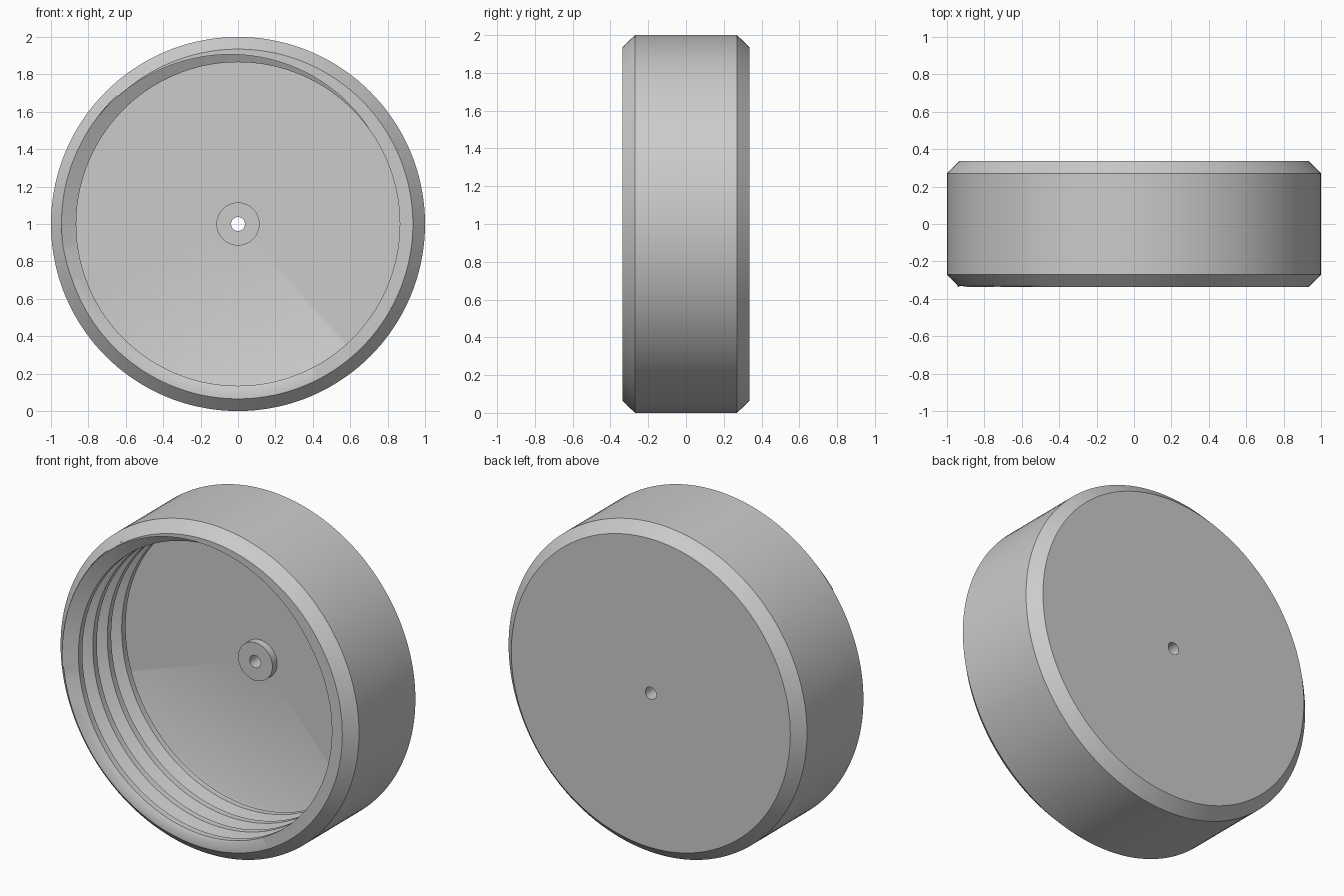
import bpy, bmesh, math

if "Cube" in bpy.data.objects:
    bpy.data.objects.remove(bpy.data.objects["Cube"], do_unlink=True)

SEG = 144            # columns per turn
TURNS = 6
PITCH = 0.138
FRONT, BACK, FLOOR = -0.337, 0.337, 0.21
MINOR, MAJOR = 0.865, 0.944
RIM, OUTER, CHAMFER = 0.935, 1.0, 0.067
BOSS, BOSS_TOP, HOLE = 0.115, 0.165, 0.037
START = math.radians(35)

# One pitch of the thread: (depth offset as a share of the pitch, radius)
PROFILE = [(0, MINOR), (0.3, MAJOR), (0.42, MAJOR), (0.73, MINOR), (1, MINOR)]

bm = bmesh.new()


def radius(v):
    return math.hypot(v.co.x, v.co.z)


def place(v, r, y):
    """Move a vertex to a radius and depth, keeping its angle."""
    k = r / radius(v)
    v.co = (v.co.x * k, y, v.co.z * k)


def sweep_rings(edges, rings):
    """Extend a closed loop through successive rings of (radius, depth)."""
    for r, y in rings:
        geom = bmesh.ops.extrude_edge_only(bm, edges=edges)["geom"]
        edges = [g for g in geom if isinstance(g, bmesh.types.BMEdge)]
        verts = {v for e in edges for v in e.verts}
        edges = [e for e in edges if all(v in verts for v in e.verts)]
        for v in verts:
            place(v, r, y)
    return edges


def open_loop(y):
    return [e for e in bm.edges if e.is_boundary
            and all(abs(v.co.y - y) < 1e-5 for v in e.verts)]


# Internal right-hand thread, swept as a helix
previous = None
for i in range(SEG * TURNS + 1):
    a = START + 2 * math.pi * i / SEG
    y0 = FRONT + PITCH * (4 - i / SEG)
    column = [bm.verts.new((r * math.cos(a), y0 + PITCH * t, r * math.sin(a)))
              for t, r in PROFILE]
    if previous:
        for j in range(len(PROFILE) - 1):
            bm.faces.new((previous[j], column[j], column[j + 1], previous[j + 1]))
    previous = column
bmesh.ops.remove_doubles(bm, verts=bm.verts, dist=1e-5)

# Trim the thread at the mouth and at the floor
for y, side in ((FRONT, -1), (FLOOR, 1)):
    bmesh.ops.bisect_plane(bm, geom=bm.verts[:] + bm.edges[:] + bm.faces[:],
                           plane_co=(0, y, 0), plane_no=(0, side, 0),
                           dist=1e-6, clear_outer=True)
mouth, floor = open_loop(FRONT), open_loop(FLOOR)

# Floor, raised boss and centre hole
sweep_rings(floor, [(BOSS, FLOOR), (BOSS, BOSS_TOP), (HOLE, BOSS_TOP), (HOLE, BACK)])

# Rim, where deep thread cuts slightly into the chamfer
mouth_verts = {v for e in mouth for v in e.verts}
rim = sweep_rings(mouth, [(RIM, FRONT)])
for v in {v for e in rim for v in e.verts} | mouth_verts:
    over = radius(v) - RIM
    if over > 0:
        v.co.y += over
for v in {v for e in rim for v in e.verts}:
    for e in v.link_edges:
        o = e.other_vert(v)
        if o in mouth_verts and radius(o) > RIM and abs(o.co.x * v.co.z - o.co.z * v.co.x) < 1e-5:
            v.co = o.co

# Outer chamfers, wall and back face
sweep_rings(rim, [(OUTER, FRONT + CHAMFER), (OUTER, BACK - CHAMFER),
                  (RIM, BACK), (HOLE, BACK)])

bmesh.ops.remove_doubles(bm, verts=bm.verts, dist=1e-5)
bmesh.ops.recalc_face_normals(bm, faces=bm.faces)
bmesh.ops.translate(bm, verts=bm.verts, vec=(0, 0, 1))

mesh = bpy.data.meshes.new("threaded_cap")
bm.to_mesh(mesh)
bm.free()
cap = bpy.data.objects.new("threaded_cap", mesh)
bpy.context.collection.objects.link(cap)

# Single grey material
grey = bpy.data.materials.new("light_grey")
grey.use_nodes = True
colour = (0.6, 0.6, 0.6, 1)
grey.diffuse_color = colour
grey.node_tree.nodes["Principled BSDF"].inputs["Base Color"].default_value = colour
mesh.materials.append(grey)

bpy.ops.object.select_all(action="DESELECT")
cap.select_set(True)
bpy.context.view_layer.objects.active = cap
bpy.ops.object.shade_smooth_by_angle(angle=math.radians(30))
